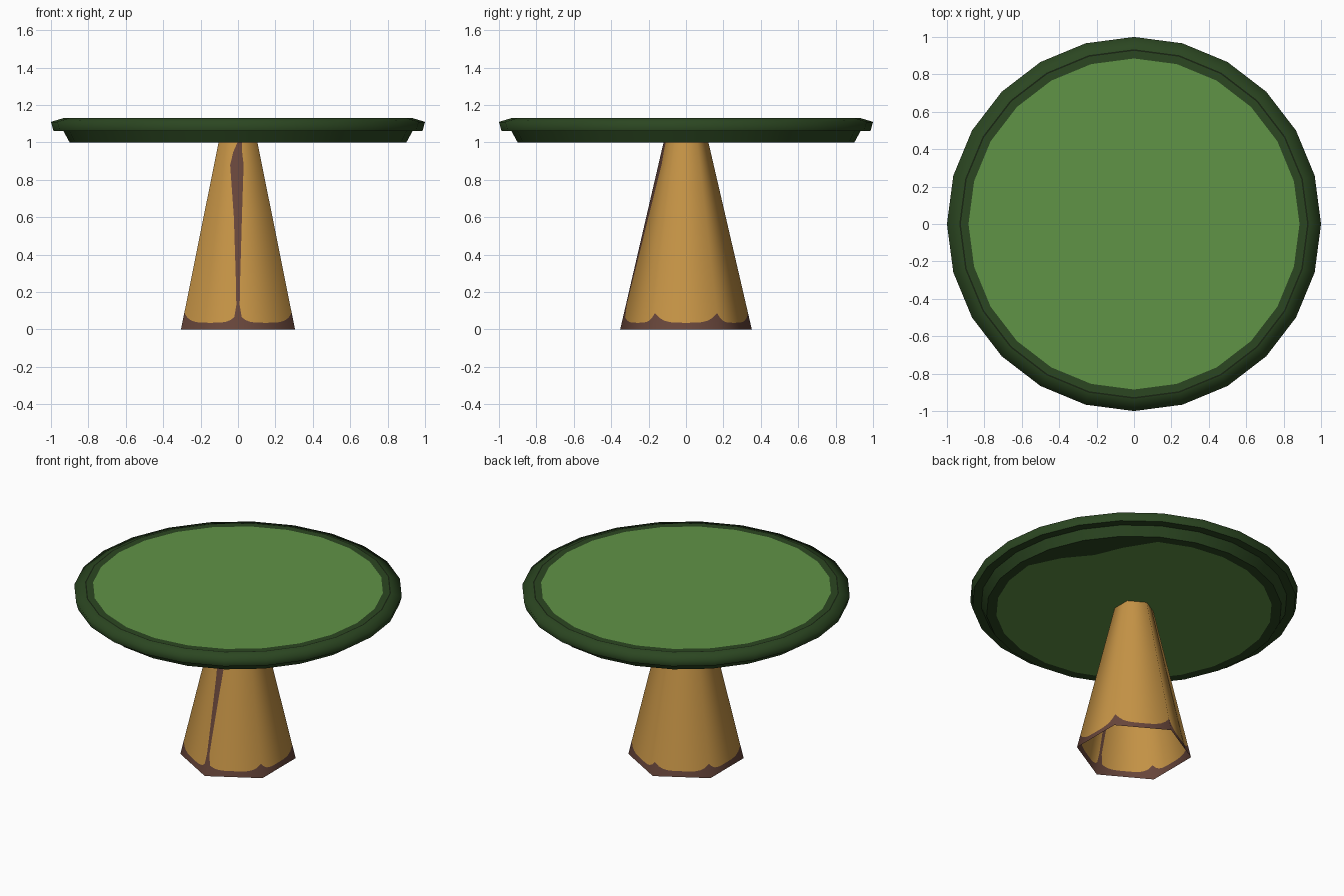
import bpy, bmesh, math
from mathutils import Vector

if "Cube" in bpy.data.objects:
    bpy.data.objects.remove(bpy.data.objects["Cube"])


def material(name, rgb):
    lin = [((c / 255 + 0.055) / 1.055) ** 2.4 for c in rgb]
    m = bpy.data.materials.new(name)
    m.diffuse_color = (*lin, 1)
    m.use_nodes = True
    m.node_tree.nodes["Principled BSDF"].inputs["Base Color"].default_value = m.diffuse_color
    return m


light_green = material("light_green", (96, 147, 70))
dark_green = material("dark_green", (43, 70, 33))
deep_green = material("deep_green", (24, 37, 18))
tan_wood = material("tan_wood", (198, 148, 70))
brown_wood = material("brown_wood", (104, 70, 59))


def make_object(name, bm, mats):
    me = bpy.data.meshes.new(name)
    bm.to_mesh(me)
    bm.free()
    ob = bpy.data.objects.new(name, me)
    bpy.context.collection.objects.link(ob)
    for m in mats:
        me.materials.append(m)
    return ob


# Tabletop: 24-sided stepped disc, (radius, z, crease) from underside to top
SIDES = 24
profile = [(0.84, 1.0, False), (0.90, 1.0, True), (0.933, 1.06, True), (0.986, 1.06, True),
           (1.0, 1.11, False), (0.934, 1.13, True), (0.926, 1.13, False), (0.885, 1.13, False)]
# painted underside edge runs further inward on one side
patch = {1: 0.77, 2: 0.71, 3: 0.76}
bm = bmesh.new()
rings = []
for i, (r, z, _) in enumerate(profile):
    ring = []
    for j in range(SIDES):
        a = math.tau * j / SIDES
        q = patch.get(j, r) if i == 0 else r
        ring.append(bm.verts.new((q * math.cos(a), q * math.sin(a), z)))
    rings.append(ring)
for i in range(len(rings) - 1):
    for j in range(SIDES):
        k = (j + 1) % SIDES
        f = bm.faces.new((rings[i][j], rings[i][k], rings[i + 1][k], rings[i + 1][j]))
        f.material_index = 2 if i == 5 else 1
bm.faces.new(rings[0]).material_index = 0
bm.faces.new(rings[-1]).material_index = 0
bmesh.ops.recalc_face_normals(bm, faces=bm.faces)
for f in bm.faces:
    f.smooth = True
for ring, (_, _, crease) in zip(rings, profile):
    if crease:
        for j in range(SIDES):
            bm.edges.get((ring[j], ring[(j + 1) % SIDES])).smooth = False
make_object("tabletop", bm, [light_green, dark_green, deep_green])

# Leg: open six-sided tapered tube, scalloped brown foot and a brown front seam
R0, R1, N = 0.352, 0.12, 12
# seam rows: z, half-width to the left, half-width to the right
seam = [(0.0, 0.02, 0.02), (0.08, 0.02, 0.02), (0.13, 0.009, 0.009), (0.25, 0.011, 0.011),
        (0.6, 0.022, 0.021), (0.88, 0.042, 0.03), (0.95, 0.025, 0.022), (1.0, 0.003, 0.02)]


def radius(z):
    return R0 + (R1 - R0) * z


def point(side, t, z):
    a, b = (math.radians(-90 + 60 * (side + d)) for d in (0, 1))
    r = radius(z)
    return (r * (math.cos(a) * (1 - t) + math.cos(b) * t),
            r * (math.sin(a) * (1 - t) + math.sin(b) * t), z)


bm = bmesh.new()
for side in range(6):
    grid = []
    for row, (z, left, right) in enumerate(seam):
        edge = radius(z) * math.cos(math.radians(30))
        lo = right / edge if side == 0 else 0
        hi = 1 - left / edge if side == 5 else 1
        ts = [lo + (hi - lo) * j / N for j in range(N + 1)]
        if side == 0:
            ts.insert(0, 0)
        if side == 5:
            ts.append(1)
        verts = []
        for t in ts:
            zz = 0.036 + 0.052 * abs(2 * t - 1) ** 4 if row == 1 else z
            verts.append(bm.verts.new(point(side, t, zz)))
        grid.append(verts)
    cols = len(grid[0]) - 1
    for i in range(len(grid) - 1):
        for j in range(cols):
            f = bm.faces.new((grid[i][j], grid[i][j + 1], grid[i + 1][j + 1], grid[i + 1][j]))
            on_seam = (side == 0 and j == 0) or (side == 5 and j == cols - 1)
            f.material_index = 1 if i == 0 or on_seam else 0
            f.smooth = True
bmesh.ops.remove_doubles(bm, verts=bm.verts, dist=0.0005)
leg = make_object("leg", bm, [tan_wood, brown_wood])
# Soft shading around the hexagon
normals = []
for v in leg.data.vertices:
    n = Vector((v.co.x, v.co.y, 0)).normalized()
    n.z = R0 - R1
    normals.append(n.normalized())
leg.data.normals_split_custom_set_from_vertices(normals)
